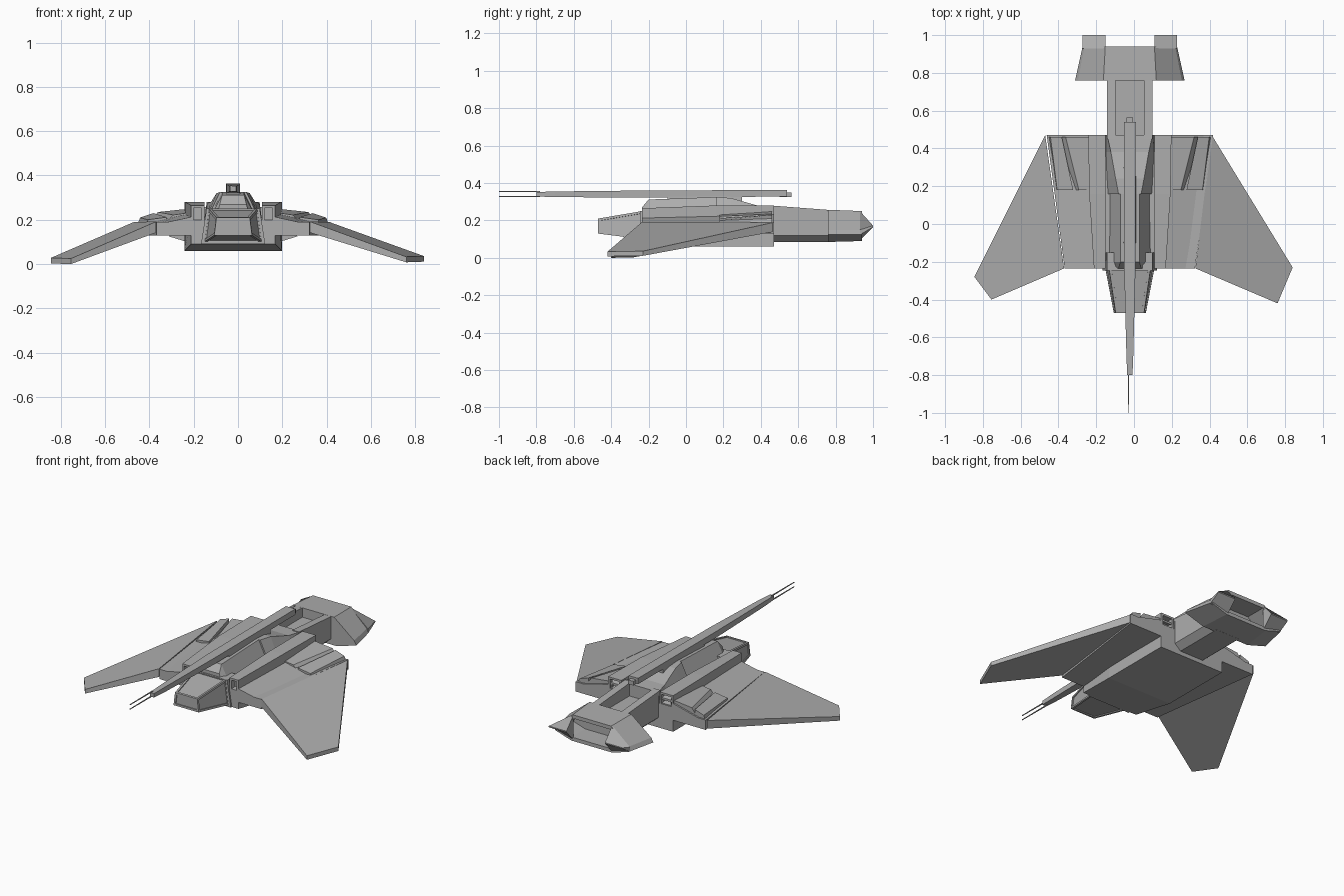
import bpy, bmesh

if "Cube" in bpy.data.objects:
    bpy.data.objects.remove(bpy.data.objects["Cube"])

CENTRE = -.022          # fuselage axis
FRONT, REAR = -.235, .47

hull_grey = bpy.data.materials.new("hull_grey")
hull_grey.use_nodes = True
colour = (.42, .42, .42, 1)
hull_grey.diffuse_color = colour
hull_grey.node_tree.nodes["Principled BSDF"].inputs["Base Color"].default_value = colour


def rect(y, x0, x1, z0, z1):
    return [(x0, y, z0), (x1, y, z0), (x1, y, z1), (x0, y, z1)]


def trap(y, low, high, z0, z1):
    return [(-low, y, z0), (low, y, z0), (high, y, z1), (-high, y, z1)]


def symmetric(y, half):
    """Full ring from its right half, listed bottom to top."""
    return [(x, y, z) for x, z in half] + [(-x, y, z) for x, z in reversed(half)]


def panel(bm, faces, border, depth):
    """Sink the middle of each face, leaving a frame."""
    for f in faces:
        bmesh.ops.inset_region(bm, faces=[f], thickness=border, use_even_offset=True)
        if not f.is_valid:
            continue
        shift = f.normal * -depth
        hole = bmesh.ops.extrude_discrete_faces(bm, faces=[f])["faces"][0]
        bmesh.ops.translate(bm, verts=hole.verts[:], vec=shift)


def loft(name, rings, mirror=False, offset=CENTRE, sink=None, border=.01, depth=.01):
    """Skin equal rings, cap the ends and optionally sink chosen faces."""
    bm = bmesh.new()
    loops = [[bm.verts.new(p) for p in r] for r in rings]
    n = len(loops[0])
    for a, b in zip(loops, loops[1:]):
        for i in range(n):
            j = (i + 1) % n
            bm.faces.new((a[i], a[j], b[j], b[i]))
    bm.faces.new(loops[0])
    bm.faces.new(loops[-1])
    bmesh.ops.recalc_face_normals(bm, faces=bm.faces[:])
    bm.normal_update()
    if sink:
        panel(bm, [f for f in bm.faces if sink(f.normal)], border, depth)
    mesh = bpy.data.meshes.new(name)
    bm.to_mesh(mesh)
    bm.free()
    mesh.materials.append(hull_grey)
    ob = bpy.data.objects.new(name, mesh)
    ob.location.x = offset
    bpy.context.collection.objects.link(ob)
    if mirror:
        ob.modifiers.new("mirror", "MIRROR")
    return ob


def ends(normal):
    return abs(normal.y) > .9


def back(normal):
    return normal.y > .9


# Fuselage keel and framed cockpit nose
loft("keel", [trap(FRONT, .19, .19, .09, .2), trap(.02, .22, .21, .06, .21),
              trap(REAR, .22, .22, .06, .21)])
loft("nose_collar", [trap(FRONT - .01, .145, .12, .09, .25), trap(-.15, .145, .12, .09, .25)])
loft("nose", [trap(-.47, .085, .075, .13, .21), trap(FRONT, .13, .11, .1, .25)],
     sink=lambda n: n.y < .9, border=.012, depth=.006)

# Dorsal spine: steep front ridge and sloped rear deck
loft("dorsal_ridge", [trap(FRONT, .08, .06, .2, .27), trap(-.2, .11, .05, .2, .312),
                      trap(.16, .11, .05, .2, .325)])
loft("rear_deck", [trap(.16, .12, .06, .2, .325), trap(.24, .125, .075, .2, .32),
                   trap(.38, .13, .1, .2, .28), trap(REAR, .13, .12, .2, .275)])

# Side pods with recessed ends and grille slats
loft("side_pod", [rect(FRONT, .13, .19, .1, .265), rect(.16, .13, .215, .08, .28),
                  rect(REAR, .13, .22, .08, .28)],
     mirror=True, sink=ends, border=.012, depth=.035)
for i in range(5):
    z = .11 + i * .033
    loft(f"exhaust_slat_{i + 1}", [rect(REAR - .04, .14, .21, z, z + .012),
                                   rect(REAR - .006, .14, .21, z - .008, z + .004)], mirror=True)

# Long gun on top of the spine, with twin thin rods
loft("gun_barrel", [trap(-.8, .014, .014, .328, .352), trap(-.7, .018, .018, .325, .355),
                    trap(FRONT, .03, .03, .322, .36), trap(.54, .032, .032, .328, .363)])
loft("gun_breech", [trap(.5, .018, .018, .325, .35), trap(.565, .018, .018, .325, .35)])
loft("gun_mount", [trap(-.1, .035, .03, .3, .33), trap(.3, .035, .03, .26, .34)])
for side, z in (("lower", .328), ("upper", .355)):
    loft(f"{side}_rod", [trap(-1, .002, .002, z - .002, z + .002),
                         trap(-.78, .003, .003, z - .003, z + .003)], offset=CENTRE - .008)

# Tail boom with an open channel between two rails
loft("tail_boom", [symmetric(y, [(.08, .085), (.12, .12), (.12, .2)]) for y in (REAR - .02, .78)])
loft("boom_rail", [rect(REAR - .02, .075, .12, .19, .28), rect(.78, .075, .12, .19, .255)], mirror=True)

# Tail head with deep rear opening and wedge prongs
loft("tail_head", [symmetric(.76, [(.16, .085), (.29, .125), (.275, .15), (.14, .257)]),
                   symmetric(.94, [(.14, .09), (.25, .125), (.24, .15), (.13, .25)])],
     sink=back, border=.022, depth=.13)
loft("tail_prong", [[(.13, .93, .092), (.13, .93, .25), (.25, .93, .15), (.25, .93, .123)],
                    [(.13, 1, .165), (.13, 1, .172), (.25, 1, .172), (.25, 1, .165)]], mirror=True)

# Inner wing sections reach the kink where the outer wings fold down
loft("inner_wing", [rect(FRONT, .1, .345, .13, .19), rect(REAR, .1, .44, .13, .19)], mirror=True)
loft("wing_root_slope", [[(.18, FRONT, .13), (.34, FRONT, .18), (.18, FRONT, .215)],
                         [(.21, REAR, .13), (.43, REAR, .18), (.21, REAR, .235)]], mirror=True)

# Raised engine fairings and flaps on the rear half of each wing root
loft("engine_fairing", [[(.2, .18, .18), (.31, .18, .18), (.27, .18, .222), (.2, .18, .232)],
                        [(.2, .46, .18), (.38, .46, .18), (.34, .46, .235), (.2, .46, .25)]],
     mirror=True)
loft("wing_flap", [[(.3, .18, .17), (.39, .18, .17), (.385, .18, .2), (.3, .18, .212)],
                   [(.36, .46, .17), (.435, .46, .17), (.42, .46, .21), (.36, .46, .23)]],
     mirror=True)


def outer_wing(name, root_rear, root_front, tip_front, tip_rear, tip_z):
    def edge(points, thickness):
        (fx, fy, fz), (rx, ry, rz) = points
        return [(fx, fy, fz), (rx, ry, rz), (rx, ry, rz + thickness), (fx, fy, fz + thickness)]
    root = edge([(*root_front, .142), (*root_rear, .14)], .05)
    tip = edge([(*tip_front, tip_z), (*tip_rear, tip_z + .003)], .025)
    loft(name, [root, tip], offset=0)


# Drooped outer wings, swept forward
outer_wing("right_wing", (-.47, REAR), (-.37, FRONT), (-.755, -.4), (-.845, -.28), 0)
outer_wing("left_wing", (.412, REAR), (.325, FRONT), (.76, -.42), (.84, -.23), .008)
